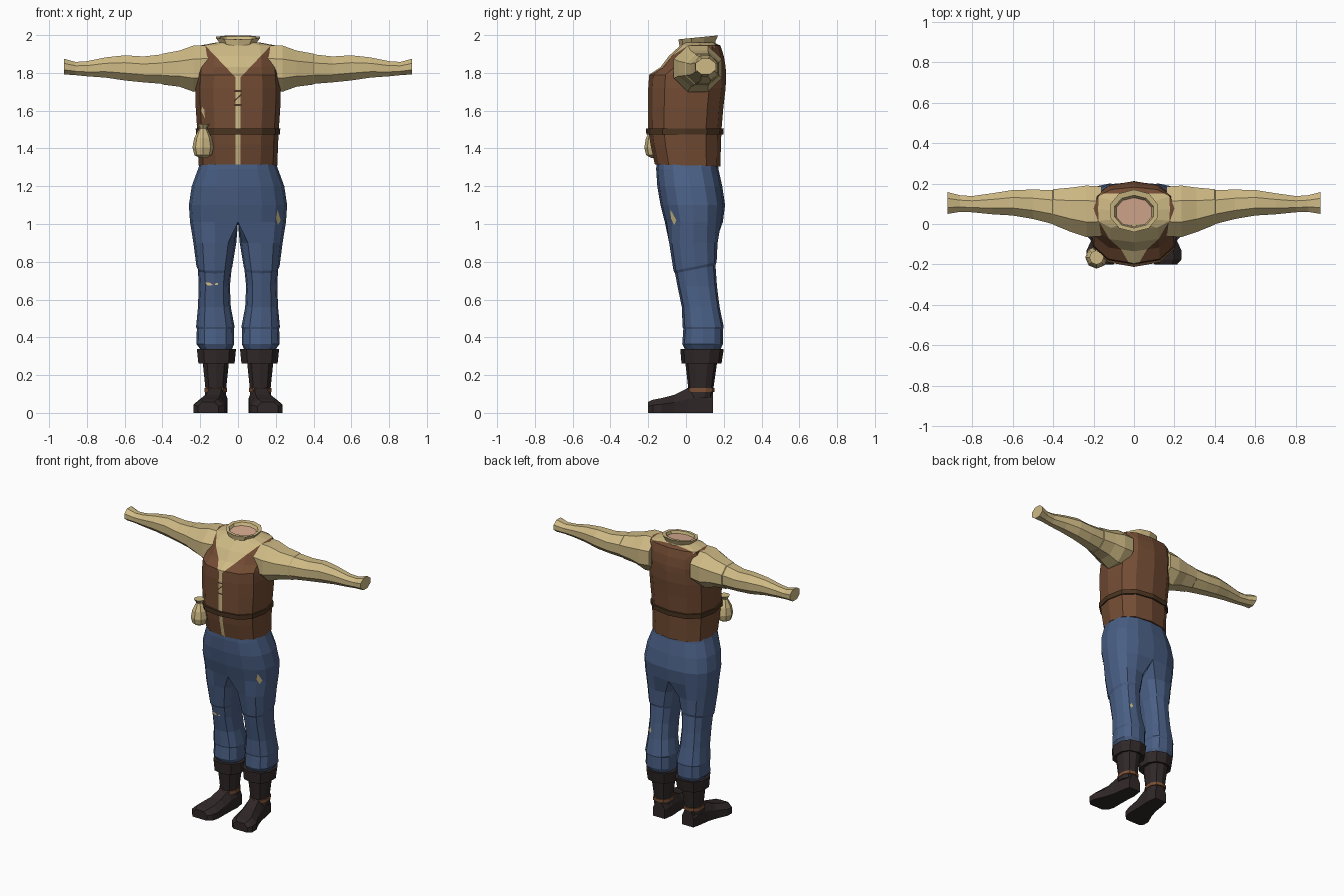
import bpy, bmesh, math
from mathutils import Vector
from mathutils.bvhtree import BVHTree

if "Cube" in bpy.data.objects:
    bpy.data.objects.remove(bpy.data.objects["Cube"])


def material(name, rgb):
    m = bpy.data.materials.new(name)
    m.diffuse_color = (*rgb, 1)
    m.use_nodes = True
    m.node_tree.nodes["Principled BSDF"].inputs["Base Color"].default_value = m.diffuse_color
    return m


SHIRT = material("straw linen", (0.62, 0.49, 0.235))
VEST = material("brown leather", (0.17, 0.072, 0.034))
BELT = material("dark brown leather", (0.07, 0.035, 0.015))
DENIM = material("blue denim", (0.068, 0.115, 0.235))
BOOT = material("black brown hide", (0.030, 0.021, 0.021))
STRAP = material("rust strap", (0.2, 0.08, 0.035))
SKIN = material("skin", (0.68, 0.40, 0.28))


def finish(name, bm, mats, mirror=False):
    bmesh.ops.recalc_face_normals(bm, faces=bm.faces[:])
    me = bpy.data.meshes.new(name)
    bm.to_mesh(me)
    bm.free()
    for m in mats:
        me.materials.append(m)
    ob = bpy.data.objects.new(name, me)
    bpy.context.collection.objects.link(ob)
    if mirror:
        mod = ob.modifiers.new("mirror", 'MIRROR')
        mod.use_clip = True
        mod.merge_threshold = 0.0005
    return ob


def loft(rings, caps=True):
    bm = bmesh.new()
    vs = [[bm.verts.new(p) for p in r] for r in rings]
    n = len(vs[0])
    for a, b in zip(vs, vs[1:]):
        for i in range(n):
            j = (i + 1) % n
            bm.faces.new((a[i], a[j], b[j], b[i]))
    if caps:
        bm.faces.new(vs[0])
        bm.faces.new(vs[-1])
    return bm


def sp(v, e):
    return math.copysign(abs(v) ** e, v)


def oval(z, x0, x1, y0, y1, n=12, e=0.8, tilt=0.0):
    """Horizontal rounded-box ring, first point at the front."""
    cx, cy, rx, ry = (x0 + x1) / 2, (y0 + y1) / 2, (x1 - x0) / 2, (y1 - y0) / 2
    out = []
    for i in range(n):
        a = 2 * math.pi * i / n - math.pi / 2
        y = cy + ry * sp(math.sin(a), e)
        out.append(Vector((cx + rx * sp(math.cos(a), e), y, z + tilt * (y - cy))))
    return out


def tree_of(ob):
    return BVHTree.FromPolygons([v.co for v in ob.data.vertices],
                                [p.vertices[:] for p in ob.data.polygons])


def decal(name, tree, pts, mat, back=False):
    """Thin patch projected onto a surface along y."""
    s = 1 if back else -1
    bm = bmesh.new()
    vs = []
    for x, z in pts:
        hit = tree.ray_cast(Vector((abs(x), s, z)), Vector((0, -s, 0)))[0]
        y = hit.y if hit else 0
        vs.append(bm.verts.new((x, y + s * 0.005, z)))
    f = bm.faces.new(vs)
    f.normal_update()
    ob = finish(name, bm, [mat])
    if ob.data.polygons[0].normal.y * s < 0:
        ob.data.flip_normals()
    return ob


# Torso: vest and shirt share one body, split along the neckline and the placket
torso_rows = [(1.31, .208, -.165, .182), (1.42, .212, -.188, .185), (1.5, .216, -.2, .188),
              (1.62, .224, -.2, .198), (1.72, .226, -.2, .21), (1.79, .222, -.195, .212),
              (1.83, .218, -.135, .21), (1.89, .213, -.09, .2), (1.945, .2, -.03, .182),
              (1.962, .11, -.01, .145)]
bm = loft([oval(z, -w, w, f, b, tilt=-.03 if z < 1.35 else 0) for z, w, f, b in torso_rows])
SLOPE, APEX = 0.95, 1.775
cuts = [((s * .012, 0, APEX), (s, 0, -SLOPE)) for s in (1, -1)]
cuts += [((s * .012, 0, 0), (1, 0, 0)) for s in (1, -1)] + [((0, .15, 0), (0, 1, 0))]
for co, no in cuts:
    bmesh.ops.bisect_plane(bm, geom=bm.verts[:] + bm.edges[:] + bm.faces[:],
                           dist=1e-5, plane_co=co, plane_no=no)
for f in bm.faces:
    c = f.calc_center_median()
    open_neck = abs(c.x) < .012 + SLOPE * (c.z - APEX) and c.y < .15
    placket = abs(c.x) < .012 and c.y < -.1
    f.material_index = 1 if open_neck or placket else 0
vest = finish("vest_and_shirt_body", bm, [VEST, SHIRT])
vest_tree = tree_of(vest)

# Belt
finish("belt", loft([oval(z, -w, w, -w + .012, w - .024) for z, w in
                     ((1.474, .212), (1.474, .222), (1.506, .224), (1.506, .212))]), [BELT])

# Laces over the placket
for k, z in enumerate((1.625, 1.665, 1.7)):
    d = .018 if k == 1 else 0
    decal(f"lace_{k}", vest_tree, [(-.02, z - d), (.02, z + d), (.02, z + d + .009),
                                   (-.02, z - d + .009)], BELT)
decal("vest_tear", vest_tree, [(-.195, 1.6), (-.175, 1.56), (-.178, 1.605), (-.19, 1.62)], SHIRT)

# Collar, with the neck opening inside
collar = [(1.925, .1, -.045, .16), (1.955, .098, -.035, .155), (1.988, .122, -.04, .17),
          (1.986, .1, -.02, .142), (1.968, .092, -.014, .13)]
bm = loft([oval(z, -w, w, f, b, 10, .95, .1) for z, w, f, b in collar])
bm.faces.ensure_lookup_table()
bm.faces[-1].material_index = 1
finish("collar", bm, [SHIRT, SKIN])

# Sleeves: x, y range, z range
sleeve_rows = [(.16, -.06, .185, 1.71, 1.945), (.235, -.065, .19, 1.7, 1.945),
               (.31, -.04, .18, 1.727, 1.918), (.398, -.004, .172, 1.738, 1.902),
               (.402, .0, .168, 1.742, 1.898), (.5, .025, .17, 1.75, 1.887),
               (.6, .042, .168, 1.76, 1.893), (.7, .048, .152, 1.775, 1.882),
               (.8, .058, .138, 1.782, 1.862), (.86, .06, .142, 1.788, 1.858),
               (.922, .05, .158, 1.792, 1.875)]
rings = []
for x, y0, y1, z0, z1 in sleeve_rows:
    ring = []
    for i in range(8):
        a = 2 * math.pi * (i + .5) / 8
        ring.append(Vector((x, (y0 + y1) / 2 + (y1 - y0) / 2 * math.cos(a) / .924,
                            (z0 + z1) / 2 + (z1 - z0) / 2 * math.sin(a) / .924)))
    rings.append(ring)
finish("sleeve", loft(rings), [SHIRT], True)


# Trousers: a half-hip section (d=1) that turns into a closed leg section (d=0)
def leg_ring(z, x0, x1, y0, y1, d, tilt=0):
    cy, ry = (y0 + y1) / 2, (y1 - y0) / 2
    oval_pts = oval(z, x0, x1, y0, y1, 12, .8)
    out = []
    for i in range(12):
        if i <= 8:
            a = math.pi * i / 8 - math.pi / 2
            hip = Vector((x1 * sp(math.cos(a), .75) if 0 < i < 8 else 0,
                          cy + ry * sp(math.sin(a), .8), z))
            b = 2 * math.pi * (i - 1) / 12 - math.pi / 2
        else:
            hip = Vector((0, cy + ry * (.5, 0, -.5)[i - 9], z))
            b = 2 * math.pi * (i - 1) / 12 - math.pi / 2
        leg = Vector(((x0 + x1) / 2 + (x1 - x0) / 2 * sp(math.cos(b), .8),
                      cy + ry * sp(math.sin(b), .8), z))
        p = hip.lerp(leg, 1 - d)
        p.z += tilt * (p.y - cy)
        out.append(p)
    return out


leg_rows = [(1.35, 0, .19, -.155, .165, 1), (1.29, 0, .212, -.158, .172, 1),
            (1.2, 0, .245, -.152, .192, 1), (1.1, 0, .26, -.135, .207, 1),
            (1.01, 0, .254, -.112, .195, 1), (.9, .01, .236, -.09, .168, .1),
            (.775, .03, .22, -.066, .162, 0, .2), (.76, .034, .212, -.058, .156, 0, .2),
            (.67, .043, .208, -.045, .164, 0), (.56, .038, .212, -.022, .178, 0),
            (.455, .018, .222, -.018, .2, 0), (.445, .022, .218, -.014, .196, 0),
            (.365, .02, .22, -.02, .196, 0), (.33, .035, .195, -.002, .18, 0)]
bm = loft([leg_ring(*r) for r in leg_rows])
inner = [f for f in bm.faces if all(abs(v.co.x) < 1e-4 for v in f.verts)]
bmesh.ops.delete(bm, geom=inner, context='FACES')
trousers = finish("trousers", bm, [DENIM], True)
leg_tree = tree_of(trousers)
decal("thigh_tear", leg_tree, [(.2, 1.03), (.212, .995), (.226, 1.02), (.21, 1.075)], SHIRT)
decal("knee_tear", leg_tree, [(-.175, .69), (-.16, .675), (-.108, .677), (-.105, .687)], SHIRT)
decal("calf_tear", leg_tree, [(.15, .61), (.165, .59), (.175, .61), (.162, .63)], SHIRT, True)

# Boots: shaft with turned cuff, foot and ankle strap
shaft = [(.08, .06, .18, .005, .14), (.13, .06, .175, .012, .145), (.27, .045, .19, -.004, .165),
         (.262, .014, .214, -.024, .188), (.338, .006, .222, -.03, .2), (.338, .03, .2, -.008, .182)]
finish("boot_shaft", loft([oval(*r, 10, .85) for r in shaft]), [BOOT], True)
finish("ankle_strap", loft([oval(z, .055, .181, .004, .152, 10, .85) for z in (.11, .131)]),
       [STRAP], True)
# y, centre x, half width, height
foot_rows = [(.142, .112, .045, .1), (.07, .114, .058, .13), (.01, .12, .06, .125),
             (-.06, .132, .07, .09), (-.13, .148, .086, .072), (-.175, .155, .08, .064),
             (-.2, .158, .055, .052)]
foot = [[Vector((c + u * w, y, v * h + .006)) for u, v in
         ((-1, 0), (1, 0), (1, .55), (.55, 1), (-.55, 1), (-1, .55))] for y, c, w, h in foot_rows]
for ring in foot:
    for p in ring[:2]:
        p.z = 0.0
finish("boot_foot", loft(foot), [BOOT], True)

# Drawstring pouch hanging from the belt
pouch = [(.02, 1.35), (.046, 1.365), (.056, 1.405), (.047, 1.455), (.028, 1.492),
         (.02, 1.505), (.036, 1.53)]
finish("pouch", loft([oval(z, -.185 - r, -.185 + r, -.165 - r, -.165 + r, 8, 1) for r, z in pouch]),
       [SHIRT])
